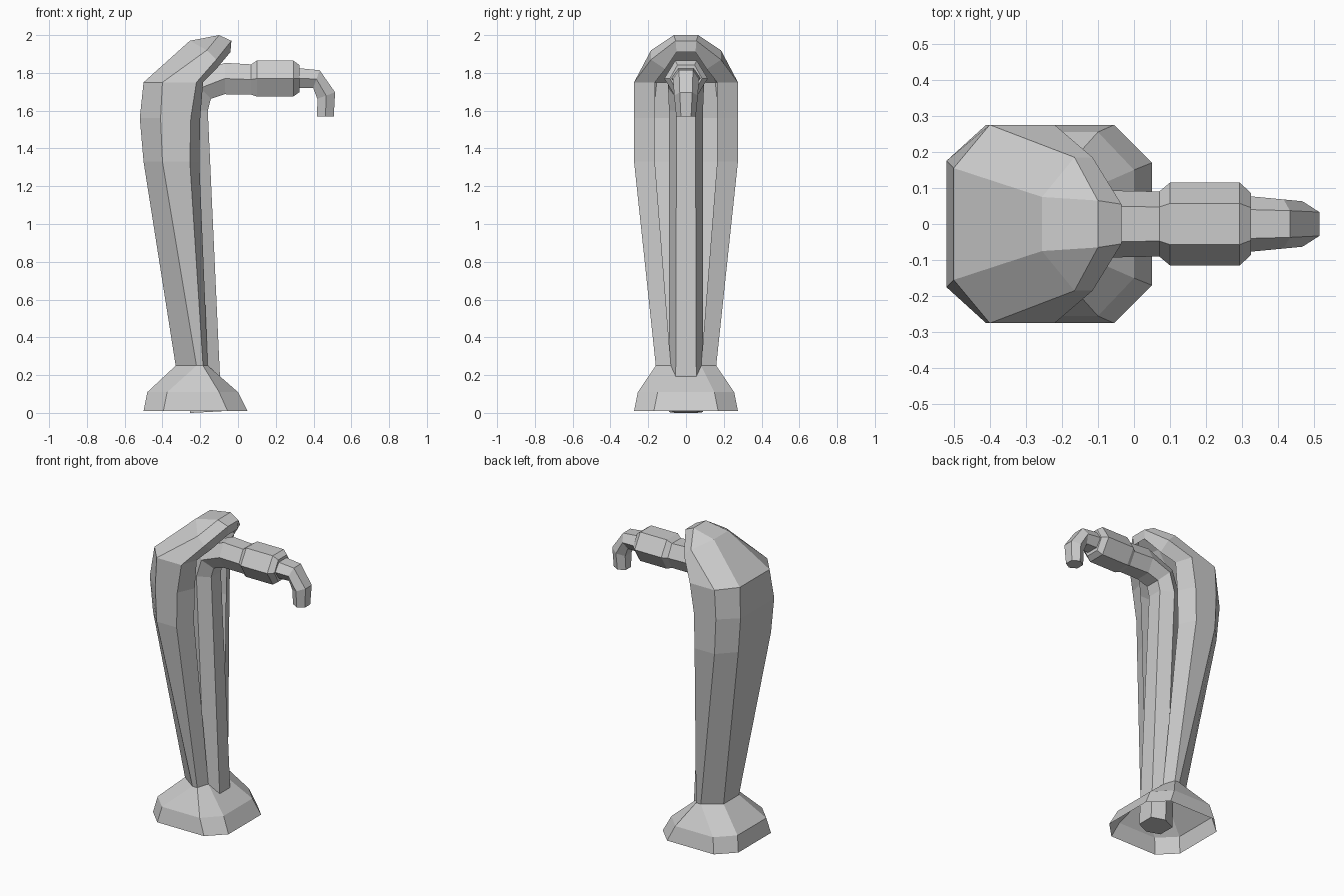
import bpy, bmesh
from math import sin, cos, radians
from mathutils import Vector

cube = bpy.data.objects.get("Cube")
if cube:
    bpy.data.objects.remove(cube)

grey = bpy.data.materials.new("plain_grey")
grey.use_nodes = True
colour = (0.6, 0.6, 0.6, 1)
grey.diffuse_color = colour
grey.node_tree.nodes["Principled BSDF"].inputs["Base Color"].default_value = colour


def loft(name, rings, closed, caps=False):
    """Skin a list of equal-length point rings into one flat-shaded object."""
    bm = bmesh.new()
    rows = [[bm.verts.new(p) for p in ring] for ring in rings]
    n = len(rows[0])
    for low, high in zip(rows, rows[1:]):
        for i in range(n if closed else n - 1):
            j = (i + 1) % n
            bm.faces.new((low[i], low[j], high[j], high[i]))
    if caps:
        bm.faces.new(rows[0][::-1])
        bm.faces.new(rows[-1])
    bmesh.ops.remove_doubles(bm, verts=bm.verts, dist=0.0005)
    bmesh.ops.recalc_face_normals(bm, faces=bm.faces)
    mesh = bpy.data.meshes.new(name)
    bm.to_mesh(mesh)
    bm.free()
    mesh.materials.append(grey)
    obj = bpy.data.objects.new(name, mesh)
    bpy.context.collection.objects.link(obj)
    return obj


def mirrored(half):
    """Half outline from back to front, completed across y = 0."""
    return [(x, -y, z) for x, y, z in reversed(half)] + list(half)


def section(z, back, side_back, side_front, front, wide, y_back, y_front):
    return mirrored([(back, y_back, z), (side_back, wide, z),
                     (side_front, wide, z), (front, y_front, z)])


# Flared foot, hollow underneath
foot = [
    section(0.01, -0.5, -0.395, -0.055, 0.05, 0.275, 0.17, 0.17),
    section(0.11, -0.48, -0.375, -0.1, 0.0, 0.255, 0.15, 0.15),
    section(0.25, -0.33, -0.22, -0.185, -0.16, 0.16, 0.08, 0.08),
]
loft("flared_foot", foot, closed=True)

# Open-fronted shell rising from the foot and curling into a hood
top_back = (-0.255, 0.075, 1.97)
shell = [
    foot[-1],
    section(1.33, -0.5, -0.4, -0.255, -0.205, 0.275, 0.17, 0.165),
    section(1.56, -0.52, -0.41, -0.25, -0.2, 0.275, 0.175, 0.165),
    section(1.75, -0.5, -0.4, -0.22, -0.185, 0.275, 0.155, 0.165),
    mirrored([top_back, (-0.165, 0.185, 1.92), (-0.115, 0.185, 1.87), (-0.115, 0.11, 1.82)]),
    mirrored([top_back, (-0.1, 0.065, 2.0), (-0.035, 0.055, 1.97), (-0.04, 0.05, 1.91)]),
]
hood = loft("hooded_shell", shell, closed=False)

# Close the crown between the two ends of the hood
bm = bmesh.new()
bm.from_mesh(hood.data)
tip = [min(bm.verts, key=lambda v: (v.co - Vector(p)).length) for p in shell[-1]]
for i in range(3):
    quad = (tip[i], tip[i + 1], tip[6 - i], tip[7 - i])
    if not bm.faces.get(quad):
        bm.faces.new(quad)
bmesh.ops.recalc_face_normals(bm, faces=bm.faces)
bm.to_mesh(hood.data)
bm.free()


def hexagon(x, z, angle, half_depth, wide, flat):
    """Six-sided ring square to a path direction in the x-z plane."""
    a = radians(angle)
    up = Vector((-sin(a), 0, cos(a))) * half_depth
    centre = Vector((x, 0, z))
    outline = ((wide, 0), (flat, 1), (-flat, 1), (-wide, 0), (-flat, -1), (flat, -1))
    return [centre + up * h + Vector((0, y, 0)) for y, h in outline]


# Inner pipe: column, bend and arm
loft("inner_pipe", [hexagon(*r) for r in (
    (-0.17, 0.004, 93, 0.083, 0.09, 0.055),
    (-0.24, 1.6, 90, 0.08, 0.09, 0.05),
    (-0.2, 1.72, 45, 0.08, 0.095, 0.05),
    (-0.07, 1.77, 0, 0.083, 0.093, 0.05),
    (0.07, 1.765, 0, 0.08, 0.09, 0.047),
)], closed=True, caps=True)

# Thick collar with bevelled ends
loft("arm_collar", [hexagon(*r) for r in (
    (0.07, 1.765, 0, 0.08, 0.09, 0.047),
    (0.1, 1.77, 0, 0.095, 0.115, 0.057),
    (0.293, 1.77, 0, 0.095, 0.115, 0.057),
    (0.325, 1.77, 0, 0.072, 0.085, 0.045),
)], closed=True, caps=True)

# Down-turned nozzle
loft("nozzle", [hexagon(*r) for r in (
    (0.32, 1.772, 0, 0.053, 0.077, 0.04),
    (0.415, 1.767, -20, 0.05, 0.068, 0.037),
    (0.467, 1.68, -70, 0.05, 0.063, 0.033),
    (0.463, 1.57, -90, 0.044, 0.052, 0.027),
)], closed=True, caps=True)
